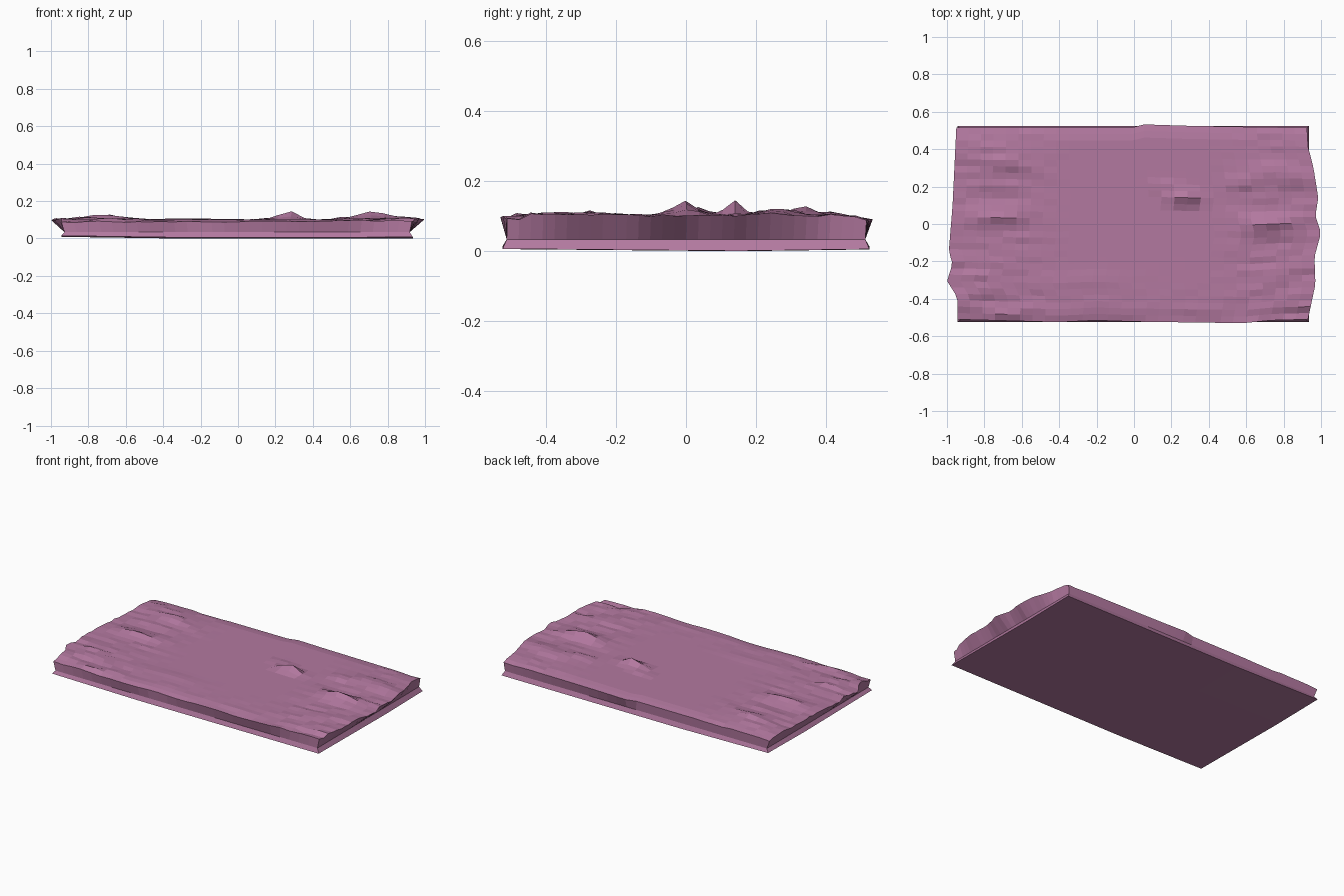
import bpy, bmesh, random
from math import exp
from mathutils import noise, Vector

if "Cube" in bpy.data.objects:
    bpy.data.objects.remove(bpy.data.objects["Cube"])

random.seed(4)
NX, NY = 28, 30


def lerp(pts, t):
    """Piecewise linear lookup."""
    if t <= pts[0][0]:
        return pts[0][1]
    for (a, p), (b, q) in zip(pts, pts[1:]):
        if t <= b:
            return p + (q - p) * (t - a) / (b - a)
    return pts[-1][1]


# Worn outline of the top: left/right edges by y, front/back edges by x
LEFT = [(-.52, -.945), (-.40, -.945), (-.31, -1.0), (-.22, -.97), (-.15, -.99), (.1, -.97), (.52, -.95)]
RIGHT = [(-.52, .93), (-.33, .97), (-.18, .965), (-.05, 1.0), (.04, .97), (.14, .985), (.3, .96), (.42, .93), (.52, .925)]
FRONT = [(-.95, -.51), (-.4, -.525), (-.2, -.515), (0, -.522), (.6, -.53), (.75, -.515), (.95, -.51)]
BACK = [(-.95, .515), (0, .515), (.05, .533), (.3, .525), (.6, .52), (.95, .515)]

# Raised lumps: x, y, x radius, y radius, height
BUMPS = [(-.7, .33, .13, .06, .022), (-.7, .04, .12, .05, .024), (-.8, -.3, .1, .06, .012),
         (.72, 0, .13, .05, .036), (.75, .27, .14, .07, .02), (.57, .23, .06, .04, .014),
         (.8, -.3, .12, .06, .008), (-.25, -.3, .2, .04, .005), (.18, .2, .05, .025, .016)]


def plan(u, v):
    x = lerp(LEFT, v * .52) * (1 - u) / 2 + lerp(RIGHT, v * .52) * (1 + u) / 2
    y = lerp(FRONT, u * .95) * (1 - v) / 2 + lerp(BACK, u * .95) * (1 + v) / 2
    return x, y


def top_height(u, v, x, y):
    z = .103 + sum(h * exp(-((x - a) / r) ** 2 - ((y - b) / s) ** 2) for a, b, r, s, h in BUMPS)
    rough = min(1, max(0, (abs(x - .03) - .4) / .25)) + .35 * max(0, (-y - .2) / .3)
    z += .009 * rough * noise.noise(Vector((x * 5, y * 18, 2)))
    z += .004 * rough * random.uniform(-1, 1)
    ey = (1 - abs(v)) * .52                      # rounded front and back rims
    return z - .011 * max(0, 1 - ey / .06)


bm = bmesh.new()


def grid(height, is_top):
    rows = []
    for j in range(NY + 1):
        row = []
        for i in range(NX + 1):
            u, v = 2 * i / NX - 1, 2 * j / NY - 1
            x, y = plan(u, v) if is_top else (u * .94 - .005, v * .523)
            row.append(bm.verts.new((x, y, height(u, v, x, y))))
        rows.append(row)
    for j in range(NY):
        for i in range(NX):
            q = [rows[j][i], rows[j][i + 1], rows[j + 1][i + 1], rows[j + 1][i]]
            bm.faces.new(q if is_top else q[::-1])
    return rows


def rim(g):
    return (g[0][:-1] + [r[-1] for r in g[:-1]] + g[-1][:0:-1] + [r[0] for r in g[:0:-1]])


# Rough top and slightly bowed underside
top = grid(top_height, True)
bottom = grid(lambda u, v, x, y: lerp([(-.95, .010), (-.33, .001), (.95, .002)], x)
              + lerp([(-.52, .006), (.15, 0), (.52, .005)], y), False)

# Jagged pair of splinters right of centre
for row in top:
    for w in row:
        x, y = w.co.x, w.co.y
        spike = max(0, 1 - abs(x - .27) / .1) * max(0, 1 - abs(y - .138) / .05)
        w.co.z += .055 * spike

# Side walls with a pinched waist
t, b = rim(top), rim(bottom)
waist = [bm.verts.new((q.co.x * .982, q.co.y * .978, .035)) for q in b]
n = len(t)
for k in range(n):
    m = (k + 1) % n
    bm.faces.new((b[k], b[m], waist[m], waist[k]))
    bm.faces.new((waist[k], waist[m], t[m], t[k]))

low = min(v.co.z for v in bm.verts)
for v in bm.verts:
    v.co.z -= low
bmesh.ops.recalc_face_normals(bm, faces=bm.faces)
mesh = bpy.data.meshes.new("stone_slab")
bm.to_mesh(mesh)
bm.free()
slab = bpy.data.objects.new("stone_slab", mesh)
bpy.context.collection.objects.link(slab)
mat = bpy.data.materials.new("mauve_stone")
mat.diffuse_color = (.45, .19, .35, 1)
mat.use_nodes = True
mat.node_tree.nodes["Principled BSDF"].inputs["Base Color"].default_value = mat.diffuse_color
mesh.materials.append(mat)
